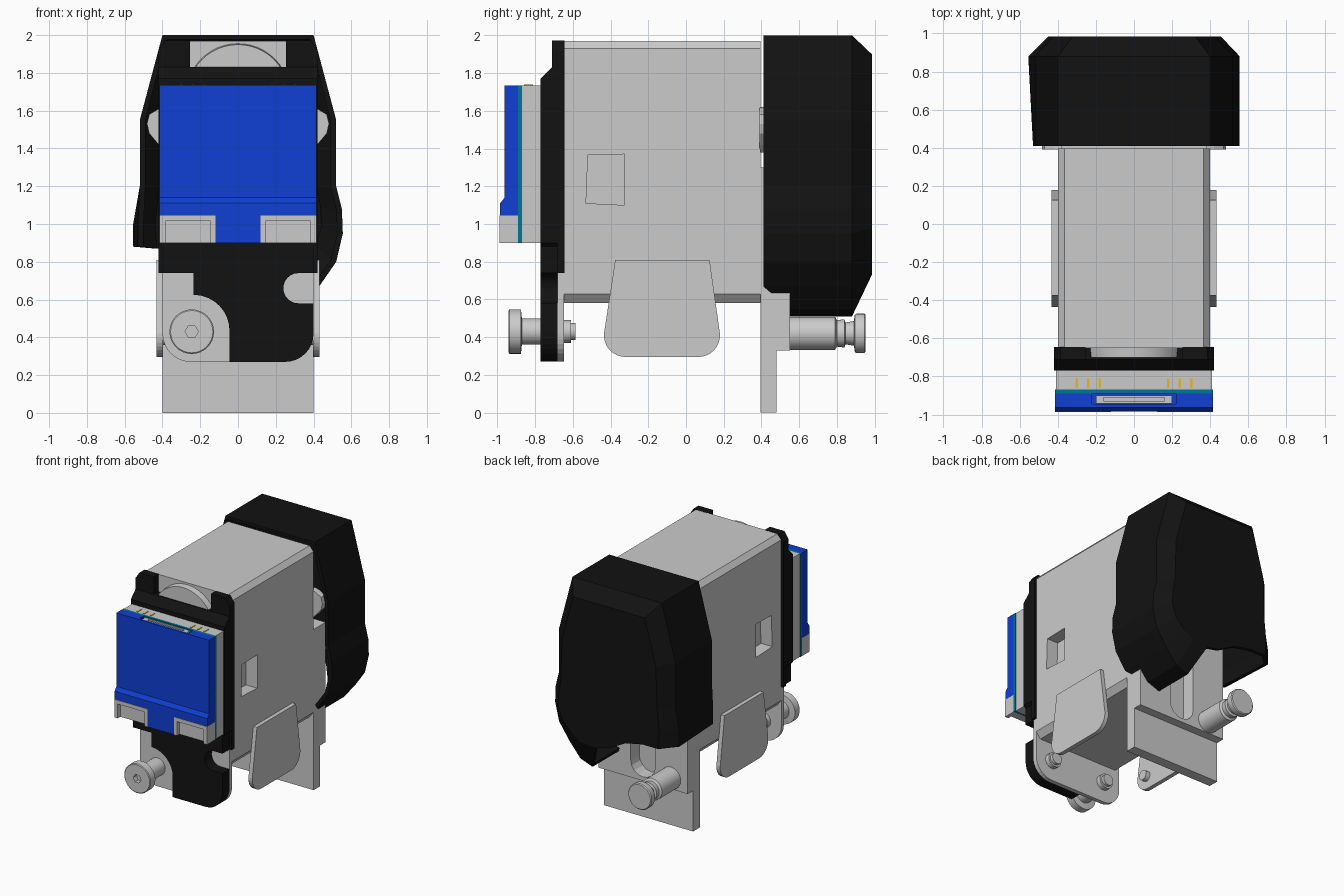
import bpy, bmesh
from math import sin, cos, pi, radians
from mathutils import Vector

if "Cube" in bpy.data.objects:
    bpy.data.objects.remove(bpy.data.objects["Cube"])


def material(name, rgb):
    m = bpy.data.materials.new(name)
    m.diffuse_color = (*rgb, 1)
    m.use_nodes = True
    m.node_tree.nodes["Principled BSDF"].inputs["Base Color"].default_value = m.diffuse_color
    return m


BLACK = material("black", (0.006, 0.006, 0.006))
BLUE = material("blue", (0.005, 0.05, 0.66))
TEAL = material("teal", (0.0, 0.18, 0.3))
GOLD = material("gold", (0.8, 0.5, 0.02))


def finish(name, bm, mat=None, smooth=False):
    bmesh.ops.recalc_face_normals(bm, faces=bm.faces)
    me = bpy.data.meshes.new(name)
    bm.to_mesh(me)
    bm.free()
    ob = bpy.data.objects.new(name, me)
    bpy.context.collection.objects.link(ob)
    if mat:
        me.materials.append(mat)
    if smooth:
        bpy.ops.object.select_all(action='DESELECT')
        ob.select_set(True)
        bpy.context.view_layer.objects.active = ob
        bpy.ops.object.shade_smooth_by_angle(angle=radians(30))
    return ob


def prism(name, pts, axis, lo, hi, mat=None, smooth=False):
    """Extrude a profile: axis 'y' takes (x, z) points, axis 'x' takes (y, z)."""
    bm = bmesh.new()
    put = (lambda a, b, d: (a, d, b)) if axis == 'y' else (lambda a, b, d: (d, a, b))
    face = bm.faces.new([bm.verts.new(put(a, b, lo)) for a, b in pts])
    new = bmesh.ops.extrude_face_region(bm, geom=[face])['geom']
    step = Vector((0, hi - lo, 0)) if axis == 'y' else Vector((hi - lo, 0, 0))
    bmesh.ops.translate(bm, vec=step, verts=[v for v in new if isinstance(v, bmesh.types.BMVert)])
    return finish(name, bm, mat, smooth)


def box(name, x, y, z, mat=None):
    return prism(name, [(x[0], z[0]), (x[1], z[0]), (x[1], z[1]), (x[0], z[1])], 'y', *y, mat)


def arc(cx, cz, r, a0, a1, n=8):
    return [(cx + r * cos(radians(a0 + (a1 - a0) * i / n)),
             cz + r * sin(radians(a0 + (a1 - a0) * i / n))) for i in range(n + 1)]


def lathe(name, cx, cz, steps, n=32, mat=None):
    """Turned part along y from (y, radius) steps."""
    bm = bmesh.new()
    rings = [[bm.verts.new((cx + r * cos(2 * pi * i / n), y, cz + r * sin(2 * pi * i / n)))
              for i in range(n)] for y, r in steps]
    for a, b in zip(rings, rings[1:]):
        for i in range(n):
            bm.faces.new((a[i], a[(i + 1) % n], b[(i + 1) % n], b[i]))
    bm.faces.new(rings[0])
    bm.faces.new(rings[-1])
    return finish(name, bm, mat, True)


def apply_modifiers(ob):
    dg = bpy.context.evaluated_depsgraph_get()
    me = bpy.data.meshes.new_from_object(ob.evaluated_get(dg))
    ob.modifiers.clear()
    ob.data = me


def cut(ob, cutter):
    mod = ob.modifiers.new("cut", 'BOOLEAN')
    mod.operation, mod.solver, mod.object = 'DIFFERENCE', 'EXACT', cutter
    apply_modifiers(ob)
    bpy.data.objects.remove(cutter)


# main housing with chamfered long edges and a window in each side
half = [(.36, .58), (.4, .63), (.4, 1.93), (.365, 1.97)]
body = prism("housing", half + [(-x, z) for x, z in reversed(half)], 'y', -.65, .395)
for s in (-1, 1):
    cut(body, prism("cutter", [(-.53, 1.11), (-.325, 1.10), (-.325, 1.37), (-.52, 1.365)],
                    'x', *sorted((s * .3, s * .5))))

# side flanges with rounded lower corners, and small pegs inside
flange = ([(-.375, .81)] + arc(-.32, .41, .115, 175, 270)
          + arc(.065, .41, .115, 270, 365) + [(.125, .81)])
for s, side in ((-1, "left"), (1, "right")):
    prism(side + "_flange", flange, 'x', *sorted((s * .398, s * .432)))
    prism(side + "_flange_peg", arc(-.33, .40, .04, 0, 345, 23), 'x', *sorted((s * .36, s * .4)))

# black front plate: stepped lower left corner, round notch on the right
plate = ([(-.42, .9), (-.4, .88), (-.4, .74), (-.235, .74), (-.235, .625)]
         + arc(-.235, .435, .19, 88, 0) + [(-.045, .27)]
         + arc(.25, .42, .15, 270, 360) + [(.4, .58)]
         + arc(.32, .66, .08, 270, 90, 12) + [(.4, .74), (.4, .88), (.42, .9), (.42, 1.77), (-.42, 1.77)])
prism("front_plate", plate, 'y', -.77, -.68, BLACK)
box("front_plate_backing", (-.42, .42), (-.68, -.645), (.74, 1.77), BLACK)
prism("front_plate_top", [(-.77, 1.77), (-.71, 1.83), (-.645, 1.83), (-.645, 1.77)], 'x', -.42, .42, BLACK)
for s, side in ((-1, "left"), (1, "right")):
    prism(side + "_top_post", [(s * .255, 1.83), (s * .42, 1.83), (s * .42, 1.92),
                               (s * .385, 1.972), (s * .255, 1.972)], 'y', -.71, -.645, BLACK)

# round boss behind the top notch, grey lower mounting plate
lathe("round_boss", 0, 1.68, [(-.70, .27), (-.65, .275)], 48)
prism("mounting_plate", [(-.4, .74)] + arc(-.25, .42, .15, 180, 270)
      + arc(.25, .42, .15, 270, 360) + [(.4, .74)], 'y', -.68, -.648)

# front thumb screw with socket, and matching rear stud
screw = lathe("front_screw", -.245, .43, [(-.94, .112), (-.935, .118), (-.875, .118), (-.87, .07), (-.65, .07),
                                          (-.65, .06), (-.61, .06), (-.61, .045), (-.585, .045)])
cut(screw, prism("cutter", arc(-.245, .43, .035, 0, 300, 5), 'y', -1, -.90))
lathe("mounting_peg", .25, .43, [(-.66, .06), (-.61, .06), (-.61, .045), (-.585, .045)])
lathe("rear_screw", -.25, .42, [(.53, .088), (.79, .088), (.80, .07), (.84, .075), (.845, .058), (.89, .065),
                                (.895, .1), (.905, .105), (.945, .105), (.952, .098)])

# display module: spacer, circuit board, blue panel, sockets
box("spacer", (-.41, .41), (-.87, -.768), (.9, 1.735))
box("circuit_board", (-.415, .415), (-.89, -.87), (.9, 1.735), TEAL)
panel = prism("display_panel", [(-.962, 1.735), (-.962, 1.14), (-.985, 1.11), (-.985, 1.045),
                                (-.889, 1.045), (-.889, 1.735)], 'x', -.415, .415, BLUE)
cut(panel, box("cutter", (-.22, .22), (-.945, -.88), (1.68, 1.8)))
box("display_panel_tab", (-.12, .12), (-.985, -.889), (.9, 1.05), BLUE)
socket = box("top_socket", (-.2, .2), (-.942, -.9), (1.67, 1.732))
cut(socket, box("cutter", (-.16, .16), (-.93, -.912), (1.69, 1.8)))
for s, side in ((-1, "left"), (1, "right")):
    plug = box(side + "_bottom_socket", sorted((s * .12, s * .415)), (-.988, -.889), (.9, 1.045))
    cut(plug, box("cutter", sorted((s * .145, s * .385)), (-1.05, -.955), (.85, 1.015)))
    for i in range(3):
        x = s * (.18 + .06 * i)
        box(f"{side}_pin_{i + 1}", (x - .006, x + .006), (-.86, -.81), (1.7, 1.739), GOLD)

# rear bracket: thin foot, thicker upper part with an oblong slot
box("bracket_foot", (-.4, .4), (.395, .48), (0, .34))
bracket = box("bracket", (-.4, .4), (.395, .55), (.33, 1.3))
cut(bracket, prism("cutter", arc(0, .47, .11, 180, 360) + arc(0, .82, .11, 0, 180), 'y', .44, .7))
for s, side in ((-1, "left"), (1, "right")):
    prism(side + "_rear_lobe", [(s * .38, 1.38), (s * .42, 1.42), (s * .47, 1.48), (s * .482, 1.53),
                                (s * .47, 1.58), (s * .42, 1.61), (s * .38, 1.62)], 'y', .39, .44)

# rear cover: open shell; each row is outer x, z, front y, then back face x, z
rows = [(.22, .51, .55, .12, .73), (.33, .55, .55, .25, .74), (.43, .67, .41, .34, .8),
        (.52, .80, .41, .42, .88), (.555, .95, .41, .455, .98), (.55, 1.08, .41, .45, 1.09),
        (.52, 1.2, .41, .43, 1.2), (.52, 1.55, .41, .42, 1.53), (.4, 2, .41, .32, 1.9),
        (-.4, 2, .41, -.32, 1.9), (-.52, 1.55, .41, -.42, 1.53), (-.52, 1.2, .41, -.43, 1.2),
        (-.53, 1.0, .41, -.45, 1.0), (-.53, .88, .41, -.44, .87)]
bm = bmesh.new()
loops = [[bm.verts.new(p) for p in col] for col in (
    [(x, f, z) for x, z, f, _, _ in rows],
    [(x - .025 * (x < -.525), .88, z) for x, z, *_ in rows],
    [(x, .985, z) for *_, x, z in rows])]
for a, b in zip(loops, loops[1:]):
    for i in range(len(rows) - 1):
        bm.faces.new((a[i], a[i + 1], b[i + 1], b[i]))
arch = [bm.verts.new((x, .985, z)) for x, z in ((-.3, .87), (-.15, .84), (0, .76))]
bm.faces.new(loops[2] + arch)
cover = finish("rear_cover", bm, BLACK)
top = max(cover.data.polygons, key=lambda p: p.center.z)
mod = cover.modifiers.new("shell", 'SOLIDIFY')
mod.thickness = .03
mod.offset = -1 if top.normal.z > 0 else 1
apply_modifiers(cover)
